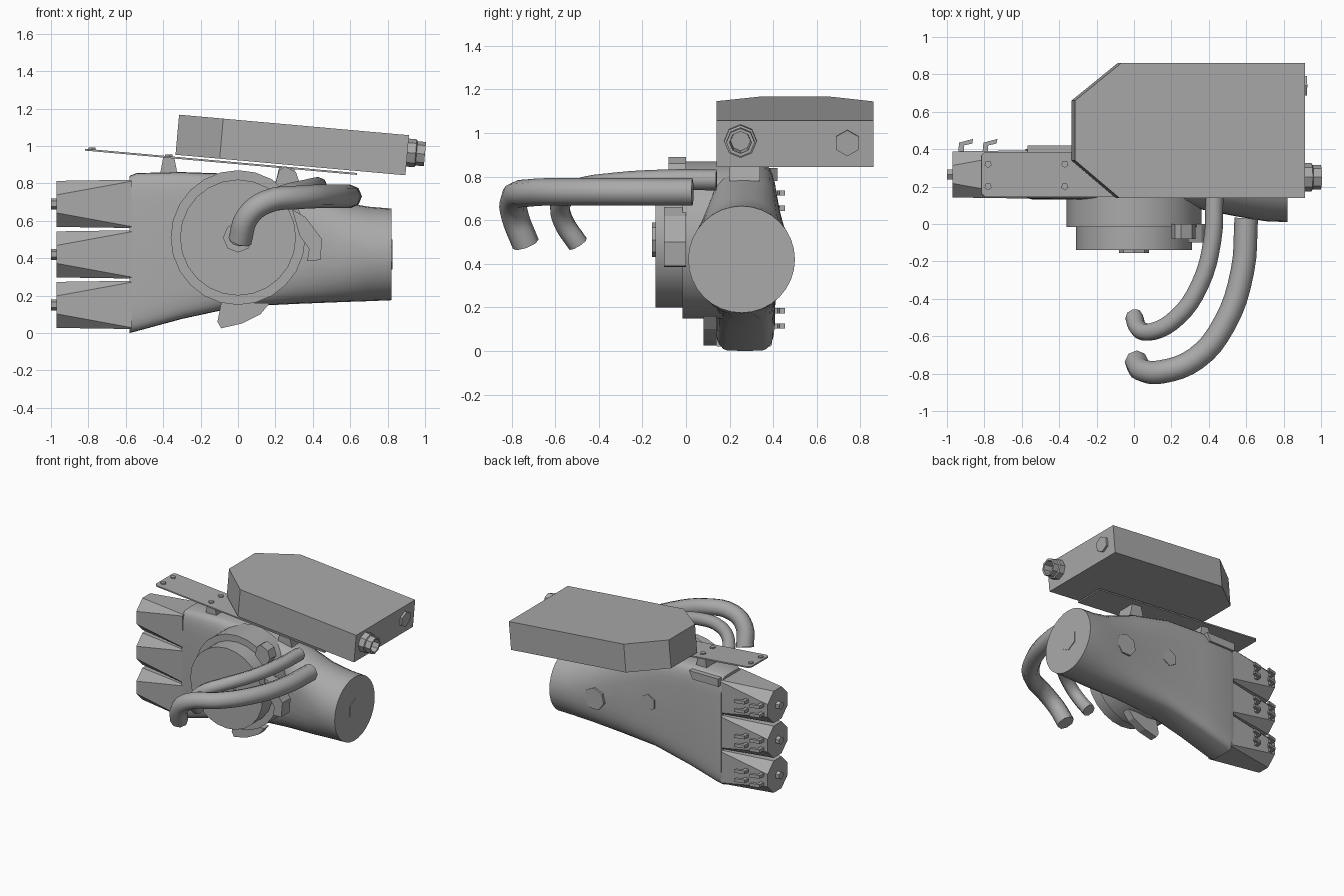
import bpy, bmesh, math
from mathutils import Vector, Matrix

cube = bpy.data.objects.get("Cube")
if cube:
    bpy.data.objects.remove(cube, do_unlink=True)

grey = bpy.data.materials.new("plain grey")
grey.use_nodes = True
grey.diffuse_color = (0.4, 0.4, 0.4, 1)
grey.node_tree.nodes["Principled BSDF"].inputs["Base Color"].default_value = (0.4, 0.4, 0.4, 1)


def finish(name, bm, smooth=None):
    bmesh.ops.recalc_face_normals(bm, faces=bm.faces)
    mesh = bpy.data.meshes.new(name)
    bm.to_mesh(mesh)
    bm.free()
    mesh.materials.append(grey)
    ob = bpy.data.objects.new(name, mesh)
    bpy.context.collection.objects.link(ob)
    if smooth:
        bpy.ops.object.select_all(action='DESELECT')
        ob.select_set(True)
        bpy.context.view_layer.objects.active = ob
        bpy.ops.object.shade_smooth_by_angle(angle=math.radians(smooth))
    return ob


def loft(name, rings, smooth=None):
    """Skin a list of equal-length point rings and cap both ends."""
    bm = bmesh.new()
    loops = [[bm.verts.new(p) for p in ring] for ring in rings]
    n = len(loops[0])
    for a, b in zip(loops, loops[1:]):
        for i in range(n):
            bm.faces.new((a[i], a[(i + 1) % n], b[(i + 1) % n], b[i]))
    bm.faces.new(loops[0])
    bm.faces.new(loops[-1])
    return finish(name, bm, smooth)


def disc(name, start, end, r1, sides, r2=None, smooth=None):
    """Cylinder or cone between two points."""
    a, b = Vector(start), Vector(end)
    rot = (b - a).to_track_quat('Z', 'Y').to_matrix().to_4x4()
    bm = bmesh.new()
    bmesh.ops.create_cone(bm, cap_ends=True, segments=sides, radius1=r1,
                          radius2=r1 if r2 is None else r2, depth=(b - a).length,
                          matrix=Matrix.Translation((a + b) / 2) @ rot)
    return finish(name, bm, smooth)


def plate_xz(name, outline, y0, y1):
    return loft(name, [[(x, y, z) for x, z in outline] for y in (y0, y1)])


def slab(name, outline, thickness, centre, tilt):
    """Flat outline in local xy, given thickness and tilted about y."""
    ob = loft(name, [[(x, y, z) for x, y in outline] for z in (-thickness / 2, thickness / 2)])
    ob.data.transform(Matrix.Translation(centre) @ Matrix.Rotation(tilt, 4, 'Y'))
    return ob


# Main housing: boxy at the finger end, round at the other
def section(x, bottom, top, y0, y1, power, n=32):
    ring = []
    for i in range(n):
        t = 2 * math.pi * i / n
        c, s = math.cos(t), math.sin(t)
        ring.append((x, (y0 + y1) / 2 + (y1 - y0) / 2 * math.copysign(abs(c) ** (2 / power), c),
                     (bottom + top) / 2 + (top - bottom) / 2 * math.copysign(abs(s) ** (2 / power), s)))
    return ring


loft("housing", [section(-.58, 0, .84, .14, .40, 7), section(-.54, .01, .855, .13, .41, 7),
                 section(-.3, .075, .86, .13, .41, 6), section(0, .14, .85, .12, .42, 4.5),
                 section(.3, .155, .79, .09, .44, 3), section(.55, .165, .70, .04, .47, 2.3),
                 section(.7, .17, .675, .015, .495, 2), section(.82, .175, .665, .01, .50, 2)], 40)
disc("end_cap_boss", (.80, .26, .42), (.825, .26, .42), .08, 6)
disc("back_port_large", (.46, .40, .43), (.46, .468, .43), .085, 7)
disc("back_port_small", (.03, .38, .50), (.03, .428, .50), .065, 6)
plate_xz("back_ridge", [(-.57, .78), (-.57, .84), (-.32, .84), (-.35, .78)], .38, .42)

# Three stubby fingers: square at the root, octagonal at the tip
def chamfered(x, cy, cz, h, c):
    k = h - c
    pts = [(-k, -h), (k, -h), (h, -k), (h, k), (k, h), (-k, h), (-h, k), (-h, -k)]
    return [(x, cy + a, cz + b) for a, b in pts]


for i, z in enumerate((.15, .42, .69)):
    loft(f"finger_{i + 1}", [chamfered(-.97, .265, z, .123, .075), chamfered(-.57, .265, z, .129, .008)])
    disc(f"finger_nub_{i + 1}", (-1, .265, z), (-.96, .265, z), .03, 6)
    for j, x in enumerate((-.94, -.81)):
        for k, dz in enumerate((-.035, .035)):
            # small backward hook
            prof = [(x, .38), (x + .005, .435), (x + .08, .455), (x + .075, .43), (x + .03, .42), (x + .03, .38)]
            loft(f"finger_hook_{i + 1}_{j + 1}_{k + 1}",
                 [[(px, py, z + dz + s) for px, py in prof] for s in (-.012, .012)])

# Round drum on the front
disc("drum_base", (0, .2, .51), (0, -.015, .51), .36, 24, smooth=30)
disc("drum_face", (0, 0, .51), (0, -.14, .51), .31, 24, smooth=30)
disc("drum_hub", (0, -.13, .51), (0, -.155, .51), .08, 8)
plate_xz("drum_side_clamp", [(.29, .66), (.36, .62), (.45, .50), (.44, .39), (.37, .385), (.38, .45), (.33, .52)], -.10, 0)
plate_xz("drum_top_clamp", [(.20, .80), (.22, .87), (.25, .89), (.31, .86), (.33, .80), (.28, .72)], -.08, .0)
plate_xz("lower_fin", [(-.09, .16), (-.11, .06), (-.09, .025), (.02, .05), (.12, .10), (.17, .16)], .08, .14)

# Two bent hoses
def hose(name, pts, radius):
    curve = bpy.data.curves.new(name, 'CURVE')
    curve.dimensions = '3D'
    curve.bevel_depth = radius
    curve.bevel_resolution = 2
    curve.resolution_u = 4
    curve.use_fill_caps = True
    sp = curve.splines.new('BEZIER')
    sp.bezier_points.add(len(pts) - 1)
    for bp, p in zip(sp.bezier_points, pts):
        bp.co = p
        bp.handle_left_type = bp.handle_right_type = 'AUTO'
    curve.materials.append(grey)
    ob = bpy.data.objects.new(name, curve)
    bpy.context.collection.objects.link(ob)


hose("outer_hose", [(.60, .03, .73), (.58, -.25, .73), (.48, -.54, .73), (.33, -.72, .725),
                    (.15, -.79, .70), (.05, -.785, .62), (.01, -.735, .49)], .063)
hose("inner_hose", [(.43, .14, .785), (.42, -.08, .785), (.35, -.33, .77), (.23, -.5, .74),
                    (.1, -.575, .68), (.03, -.565, .60), (.0, -.495, .49)], .048)

# Tilted mounting rail with its post and rivets
TILT = math.radians(5.1)
slab("mounting_rail", [(-.73, -.10), (-.71, -.12), (.73, -.12), (.73, .12), (-.71, .12), (-.73, .10)],
     .01, (-.09, .265, .915), TILT)
plate_xz("rail_post", [(-.42, .83), (-.40, .94), (-.34, .935), (-.32, .83)], .20, .34)
plate_xz("rail_rear_post", [(.20, .80), (.22, .885), (.30, .88), (.32, .78)], .20, .34)
for i, (x, y) in enumerate([(-.78, .20), (-.78, .32), (-.37, .20), (-.37, .32)]):
    z = .915 - (x + .09) * math.tan(TILT)
    disc(f"rail_rivet_{i + 1}", (x, y, z), (x, y, z + .015), .02, 5)

# Power box with two chamfered corners
slab("power_box", [(-.617, -.16), (-.38, -.36), (.617, -.36), (.617, .36), (-.37, .36), (-.617, .16)],
     .215, (.29, .50, 1.005), TILT)
disc("box_port", (.88, .74, .957), (.921, .74, .953), .06, 6)

# Hollow plug on the end of the box
axis = Vector((math.cos(TILT), 0, -math.sin(TILT)))
base = Vector((.90, .25, .965))
bm = bmesh.new()
u, v = Vector((0, 1, 0)), axis.cross(Vector((0, 1, 0)))
rings = []
for dist, r in ((0, .075), (.05, .075), (.055, .065), (.1, .065), (.1, .05), (.02, .045)):
    rings.append([base + axis * dist + (u * math.cos(a) + v * math.sin(a)) * r
                  for a in (2 * math.pi * i / 8 for i in range(8))])
bm.free()
loft("box_plug", rings)
